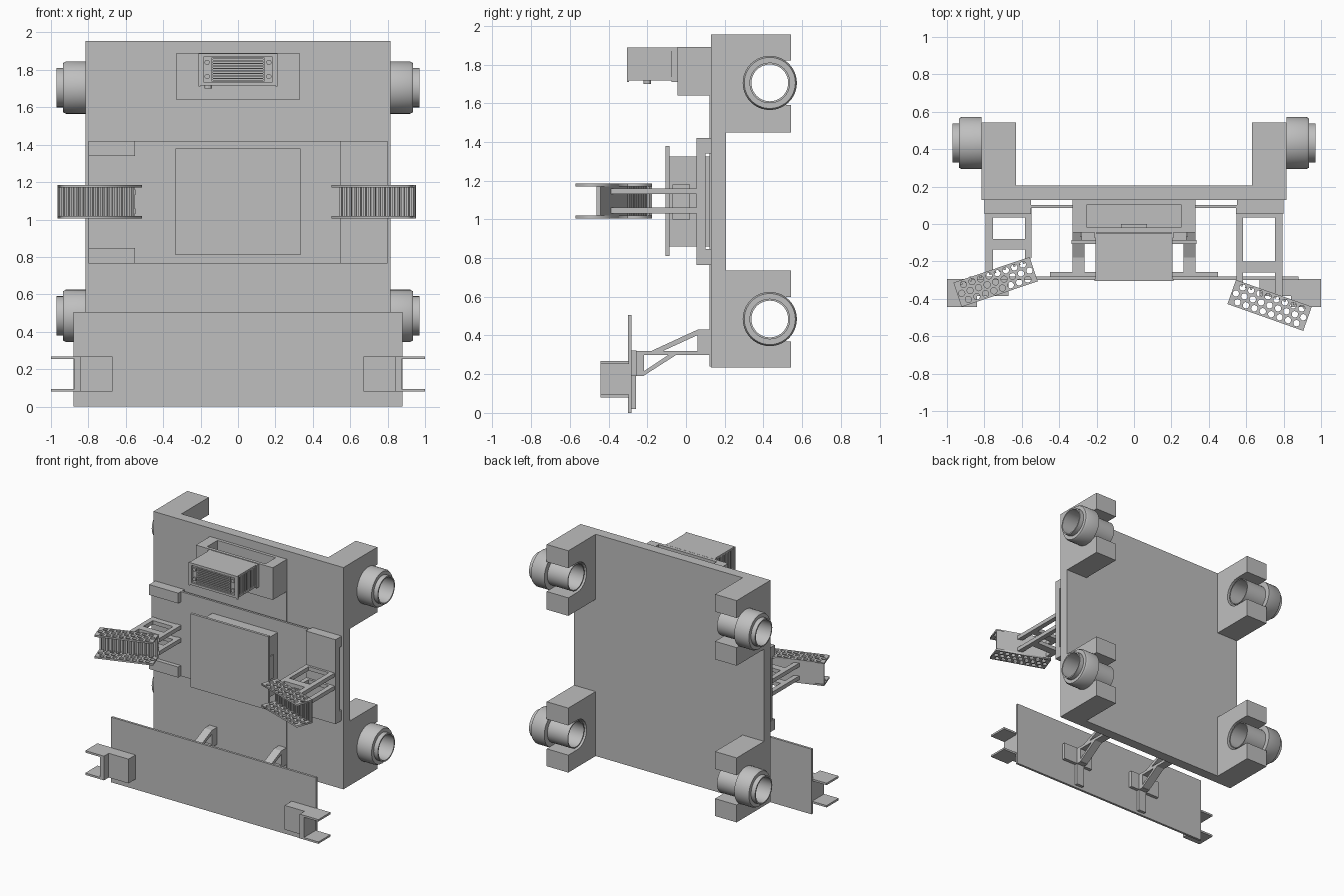
import bpy, bmesh, math
from mathutils import Matrix, Vector

old = bpy.data.objects.get("Cube")
if old:
    bpy.data.objects.remove(old, do_unlink=True)

grey = bpy.data.materials.new("plain grey")
grey.use_nodes = True
COLOUR = (0.52, 0.52, 0.52, 1)
grey.diffuse_color = COLOUR
grey.node_tree.nodes["Principled BSDF"].inputs["Base Color"].default_value = COLOUR


def finish(name, bm, matrix=None):
    bmesh.ops.recalc_face_normals(bm, faces=bm.faces)
    mesh = bpy.data.meshes.new(name)
    bm.to_mesh(mesh)
    bm.free()
    mesh.materials.append(grey)
    ob = bpy.data.objects.new(name, mesh)
    if matrix:
        ob.matrix_world = matrix
    bpy.context.collection.objects.link(ob)
    return ob


def add_box(bm, x, y, z):
    size = Matrix.Diagonal((x[1] - x[0], y[1] - y[0], z[1] - z[0], 1))
    centre = Vector((sum(x) / 2, sum(y) / 2, sum(z) / 2))
    bmesh.ops.create_cube(bm, size=1, matrix=Matrix.Translation(centre) @ size)


def boxes(name, *parts, matrix=None):
    bm = bmesh.new()
    for p in parts:
        add_box(bm, *p)
    return finish(name, bm, matrix)


def span(a, b, side):
    return (a, b) if side > 0 else (-b, -a)


def prism(name, pts, x):
    # extrude a y-z profile along x
    bm = bmesh.new()
    face = bm.faces.new([bm.verts.new((x[0], y, z)) for y, z in pts])
    new = bmesh.ops.extrude_face_region(bm, geom=[face])["geom"]
    verts = [v for v in new if isinstance(v, bmesh.types.BMVert)]
    bmesh.ops.translate(bm, verts=verts, vec=(x[1] - x[0], 0, 0))
    return finish(name, bm)


def smooth(ob):
    bpy.ops.object.select_all(action='DESELECT')
    ob.select_set(True)
    bpy.context.view_layer.objects.active = ob
    bpy.ops.object.shade_smooth_by_angle(angle=math.radians(35))


def lathe(name, profile, y, z, side, n=40):
    # revolve a closed (x, radius) profile around an axis along x
    bm = bmesh.new()
    rings = [[bm.verts.new((side * x, y + r * math.cos(a), z + r * math.sin(a)))
              for x, r in profile] for a in (math.tau * i / n for i in range(n))]
    m = len(profile)
    for i in range(n):
        a, b = rings[i], rings[(i + 1) % n]
        for j in range(m):
            k = (j + 1) % m
            bm.faces.new((a[j], a[k], b[k], b[j]))
    smooth(finish(name, bm))


# Main plate and the shallow centre strip
boxes("main_plate", ((-.815, .815), (.128, .207), (.235, 1.955)))
boxes("centre_strip", ((-.33, .33), (.122, .14), (.24, 1.65)))

# Corner posts with a round-bottomed slot, and flanged sleeves
AXIS_Y, SLOT = .433, .115
SLEEVE = [(.64, .102), (.815, .102), (.815, .14), (.92, .14), (.935, .132),
          (.935, .105), (.97, .105), (.97, .095), (.64, .095)]
for side, word in ((1, "left"), (-1, "right")):
    for level, low, high, mid in (("upper", 1.45, 1.955, 1.705), ("lower", .235, .735, .485)):
        arc = [(AXIS_Y - SLOT * math.sin(t), mid + SLOT * math.cos(t))
               for t in (math.pi * i / 12 for i in range(13))]
        pts = [(.2, high), (.543, high), (.543, mid + SLOT)] + arc
        pts += [(.543, mid - SLOT), (.543, low), (.2, low)]
        prism(f"{level}_{word}_post", pts, span(.63, .815, side))
        lathe(f"{level}_{word}_sleeve", SLEEVE, AXIS_Y, mid, side)

# Open-topped housing on the upper front
boxes("upper_housing",
      ((-.33, .33), (-.045, -.02), (1.64, 1.89)), ((-.33, .33), (.105, .13), (1.64, 1.89)),
      ((-.33, -.25), (-.02, .105), (1.64, 1.89)), ((.25, .33), (-.02, .105), (1.64, 1.89)),
      ((-.25, .25), (-.02, .105), (1.64, 1.68)))
boxes("housing_tab", ((-.07, .07), (-.02, 0), (1.68, 1.86)))

# Ribbed lamp box
lamp = [((-.2, .2), (-.29, -.05), (1.725, 1.88)), ((-.205, .205), (-.305, -.05), (1.87, 1.888)),
        ((-.205, .205), (-.305, -.05), (1.717, 1.735))]
for s in (1, -1):
    lamp.append((span(.185, .205, s), (-.305, -.285), (1.725, 1.88)))
    lamp.append((span(.2, .212, s), (-.075, -.045), (1.71, 1.888)))
    lamp.append((span(.2, .212, s), (-.305, -.295), (1.71, 1.888)))
    for i in range(8):
        y = -.285 + i * .027
        lamp.append((span(.195, .207, s), (y, y + .015), (1.73, 1.875)))
boxes("lamp_box", *lamp)
boxes("lamp_grille", *[((-.135, .135), (-.302, -.285), (z, z + .007))
                       for z in (1.75 + i * .0135 for i in range(8))])
boxes("grille_frame", *[(span(.135, .143, s), (-.304, -.285), (1.745, 1.86)) for s in (1, -1)],
      ((-.143, .143), (-.304, -.285), (1.858, 1.865)), ((-.143, .143), (-.304, -.285), (1.738, 1.745)))
bm = bmesh.new()
for x in (-.165, .165):
    for z in (1.765, 1.84):
        bmesh.ops.create_cone(bm, cap_ends=True, segments=10, radius1=.014, radius2=.014, depth=.015,
                              matrix=Matrix.Translation((x, -.294, z)) @ Matrix.Rotation(math.pi / 2, 4, 'X'))
bmesh.ops.create_cone(bm, cap_ends=True, segments=12, radius1=.02, radius2=.02, depth=.02,
                      matrix=Matrix.Translation((-.16, -.2, 1.71)))
finish("lamp_screws_and_knob", bm)

# Middle carrier sheet, side mounts and centre panel
boxes("carrier_sheet", ((-.8, .8), (.085, .102), (.765, 1.42)))
for side, word in ((1, "left"), (-1, "right")):
    boxes(f"{word}_mount_blocks", *[(span(.55, .8, side), (.053, .13), z)
                                    for z in ((.765, .847), (1.34, 1.42))])
boxes("left_mount_cover", ((.545, .8), (.053, .1), (.765, 1.42)))
boxes("centre_block", ((-.28, .28), (-.09, .128), (.86, 1.325)))
boxes("centre_panel", ((-.335, .335), (-.106, -.086), (.81, 1.38)))
boxes("block_side_plates", *[(span(.275, .29, s), (-.07, .02), (1.0, 1.18)) for s in (1, -1)])


def perforated_sheet(name, length, width, thick, matrix):
    # flat sheet with three staggered rows of round holes
    cu = bpy.data.curves.new(name, 'CURVE')
    cu.dimensions, cu.fill_mode, cu.extrude = '2D', 'BOTH', thick / 2

    def loop(pts):
        sp = cu.splines.new('POLY')
        sp.points.add(len(pts) - 1)
        for p, (x, y) in zip(sp.points, pts):
            p.co = (x, y, 0, 1)
        sp.use_cyclic_u = True
    l, w = length / 2, width / 2
    loop([(-l, -w), (l, -w), (l, w), (-l, w)])
    pitch, r = length / 9, .017
    for row in (-1, 0, 1):
        count = 8 if row else 9
        for i in range(count):
            cx, cy = (i - (count - 1) / 2) * pitch, row * .042
            loop([(cx + r * math.cos(a), cy + r * math.sin(a))
                  for a in (math.tau * k / 12 for k in range(12))])
    tmp = bpy.data.objects.new(name + "_outline", cu)
    bpy.context.collection.objects.link(tmp)
    bpy.context.view_layer.update()
    mesh = bpy.data.meshes.new_from_object(tmp.evaluated_get(bpy.context.evaluated_depsgraph_get()))
    bpy.data.objects.remove(tmp, do_unlink=True)
    bm = bmesh.new()
    bm.from_mesh(mesh)
    bmesh.ops.remove_doubles(bm, verts=bm.verts, dist=.0001)
    finish(name, bm, matrix)


# Side arms, each ending in an angled step
STEPS = ((1, "left", (.725, -.435), -19.5, -.2, -.26), (-1, "right", (-.74, -.31), 18.5, -.08, -.135))
for side, word, (cx, cy), angle, bar0, bar1 in STEPS:
    slope = math.tan(math.radians(angle))

    def back_edge(x):
        return cy + .06 / math.cos(math.radians(angle)) + slope * (x - cx)

    for level, z in (("upper", (1.13, 1.16)), ("lower", (1.03, 1.06))):
        bm = bmesh.new()
        for a, b in ((.547, .582), (.755, .793)):
            x = span(a, b, side)
            add_box(bm, x, (back_edge(sum(x) / 2), .09), z)
            # cut the rail ends parallel to the step
            for v in bm.verts:
                if v.co.y < 0 and x[0] - .001 < v.co.x < x[1] + .001:
                    v.co.y = back_edge(v.co.x)
        for y in ((.035, .08), (bar1, bar0)):
            add_box(bm, span(.582, .755, side), y, z)
        finish(f"{word}_{level}_arm", bm)
    frame = Matrix.Translation((cx, cy, 0)) @ Matrix.Rotation(math.radians(angle), 4, 'Z')
    for level, z in (("upper", 1.178), ("lower", 1.012)):
        perforated_sheet(f"{word}_{level}_tread", .43, .137, .014,
                         frame @ Matrix.Translation((0, 0, z)))
    web = [((-.215, .215), (.058, .0685), (1.01, 1.18))]
    web += [((x, x + .012), (.045, .06), (1.015, 1.175)) for x in (-.21 + i * .0272 for i in range(16))]
    boxes(f"{word}_step_web", *web, matrix=frame)

# Bumper with end channels
boxes("bumper_plate", ((-.88, .88), (-.299, -.281), (0, .505)))
for side, word in ((1, "left"), (-1, "right")):
    boxes(f"{word}_bumper_block", (span(.67, .845, side), (-.385, -.29), (.08, .268)))
    boxes(f"{word}_end_channel", (span(.84, .875, side), (-.443, -.295), (.08, .268)),
          (span(.84, 1, side), (-.443, -.295), (.253, .268)),
          (span(.84, 1, side), (-.443, -.295), (.08, .095)))
    # Bumper strut: wall mount, rails, braces and foot plates
    x = span(.265, .33, side)
    boxes(f"{word}_strut_mount", (x, (.06, .13), (.298, .43)))
    boxes(f"{word}_strut_rail", (x, (-.255, .06), (.298, .32)))
    boxes(f"{word}_strut_end", (x, (-.257, -.218), (.19, .32)))
    prism(f"{word}_upper_brace", [(.06, .43), (.06, .402), (-.13, .315), (-.19, .315)], x)
    prism(f"{word}_lower_brace", [(-.05, .3), (-.09, .3), (-.222, .212), (-.222, .19)], x)
    boxes(f"{word}_foot_plates", (span(.19, .45, side), (-.283, -.256), (.19, .322)),
          (x, (-.283, -.258), (.02, .2)))
